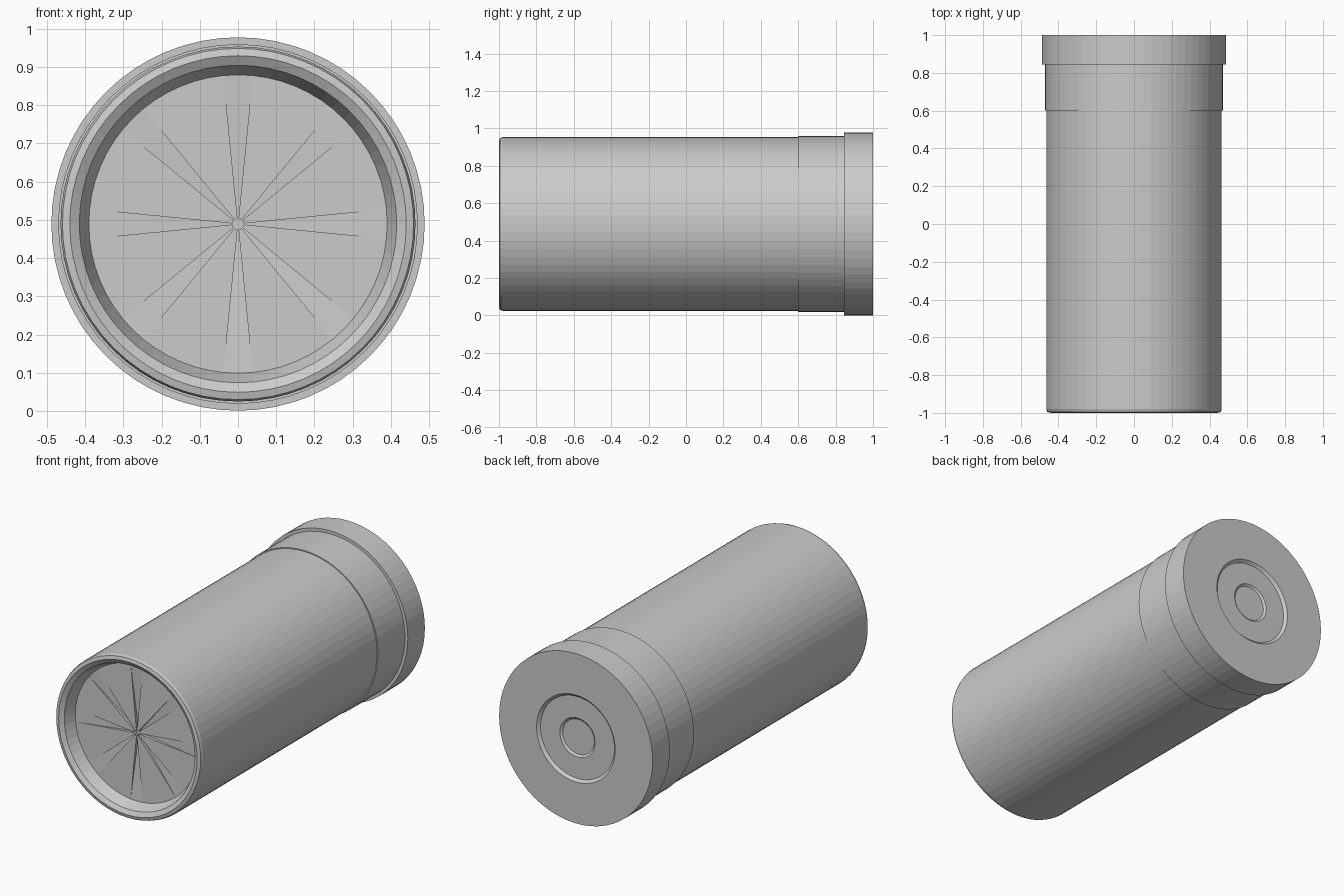
import bpy, bmesh
from math import cos, sin, tau

if "Cube" in bpy.data.objects:
    bpy.data.objects.remove(bpy.data.objects["Cube"], do_unlink=True)

SIDES = 64
CENTRE_Z = 0.489

grey = bpy.data.materials.new("neutral grey")
grey.use_nodes = True
grey.diffuse_color = (0.6, 0.6, 0.6, 1)
grey.node_tree.nodes["Principled BSDF"].inputs["Base Color"].default_value = (0.6, 0.6, 0.6, 1)


def point(radius, y, step):
    """Position on the shell, step counted in sides around its axis."""
    a = tau * step / SIDES
    return (radius * cos(a), y, CENTRE_Z + radius * sin(a))


def finish(name, bm):
    mesh = bpy.data.meshes.new(name)
    bm.to_mesh(mesh)
    bm.free()
    mesh.materials.append(grey)
    obj = bpy.data.objects.new(name, mesh)
    bpy.context.collection.objects.link(obj)
    return obj


def lathe(name, profile, cap_end=False):
    """Spin (radius, y) points around the long axis, front to back."""
    bm = bmesh.new()
    rings = [[bm.verts.new(point(r, y, i)) for i in range(SIDES)] for r, y in profile]
    for a, b in zip(rings, rings[1:]):
        for i in range(SIDES):
            j = (i + 1) % SIDES
            bm.faces.new((a[i], a[j], b[j], b[i]))
    if cap_end:
        bm.faces.new(rings[-1])
    bmesh.ops.recalc_face_normals(bm, faces=bm.faces)
    return finish(name, bm)


# Tube with a rounded lip rolled into the front recess
lathe("tube", [(0.39, -0.92), (0.415, -0.985), (0.44, -1.0),
               (0.459, -0.995), (0.464, -0.98), (0.464, 0.62)])

# Metal base: sleeve, rim, and the recessed rear cap with its dimple
lathe("metal_sleeve", [(0.463, 0.6), (0.47, 0.6), (0.47, 0.85)])
lathe("rim", [(0.465, 0.845), (0.488, 0.845), (0.488, 1.0), (0.25, 1.0),
              (0.235, 0.985)])
lathe("rear_cap", [(0.235, 0.985), (0.112, 0.985), (0.1, 0.975)], cap_end=True)

# Folded front closure: eight wide flaps with narrow tucked pleats between
FRONT, HUB, OUTER, TUCK = -0.92, 0.015, 0.39, 0.02
bm = bmesh.new()


def face(*coords):
    bm.faces.new([bm.verts.new(c) for c in coords])


for fold in range(8):
    mid = fold * 8
    arc = [point(OUTER, FRONT, mid + k) for k in range(1, 8)]
    face(point(HUB, FRONT, mid + 1), *arc, point(HUB, FRONT, mid + 7))
    pleat = [point(OUTER, FRONT, mid + k) for k in (-1, 0, 1)]
    low = [point(HUB, FRONT + TUCK, mid + k) for k in (-1, 1)]
    face(low[0], *pleat, low[1])
    for k, deep in zip((-1, 1), low):
        face(point(HUB, FRONT, mid + k), point(OUTER, FRONT, mid + k), deep)
face(*[point(HUB + 0.002, FRONT + TUCK, k * 4) for k in range(16)])
bmesh.ops.remove_doubles(bm, verts=bm.verts, dist=0.0001)
for f in bm.faces:
    f.normal_update()
    if f.normal.y > 0:
        f.normal_flip()
finish("folded_closure", bm)
